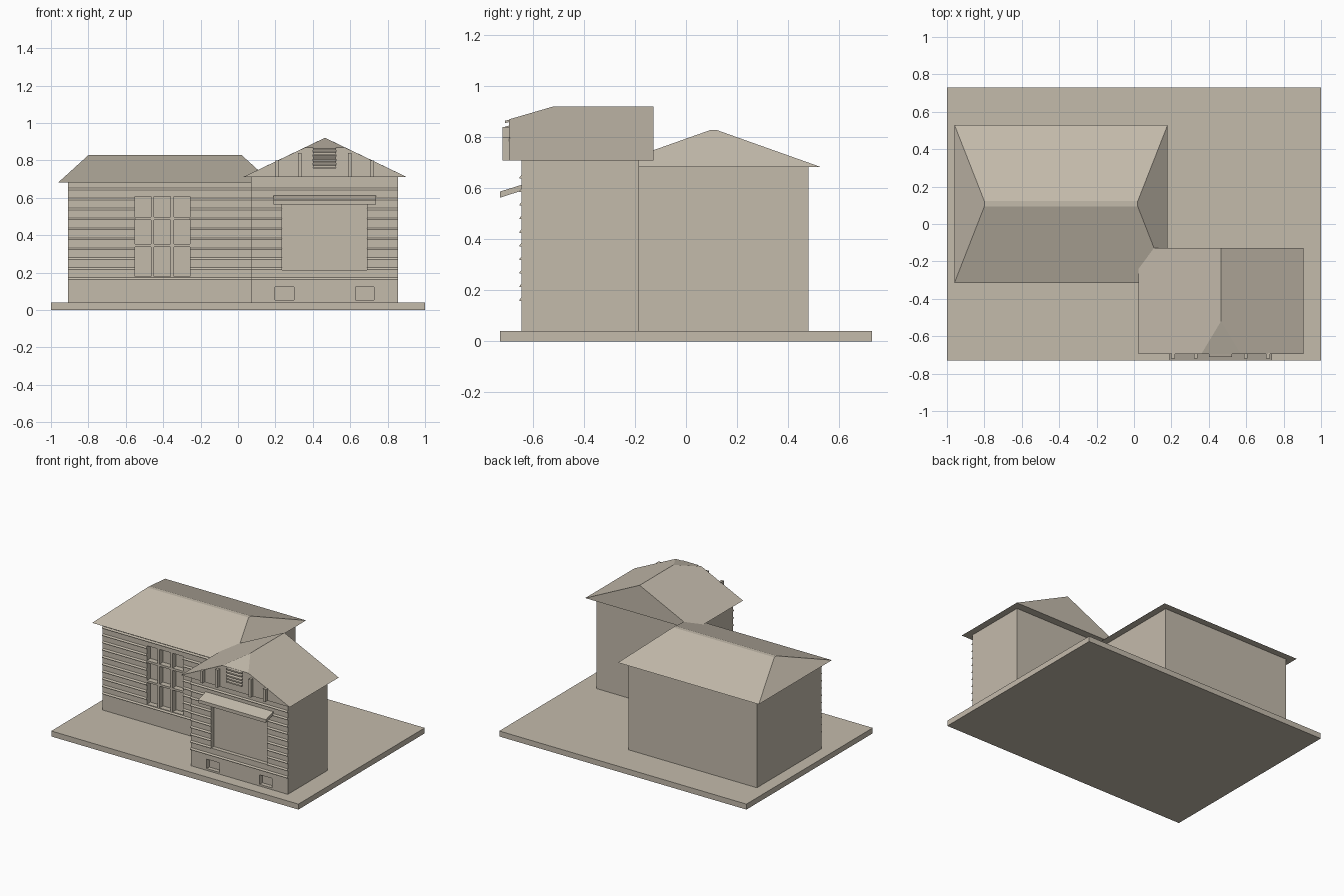
import bpy, bmesh
from itertools import product

if "Cube" in bpy.data.objects:
    bpy.data.objects.remove(bpy.data.objects["Cube"])

mat = bpy.data.materials.new("warm beige")
mat.diffuse_color = (0.55, 0.495, 0.41, 1)
mat.use_nodes = True
mat.node_tree.nodes["Principled BSDF"].inputs["Base Color"].default_value = mat.diffuse_color


def solids(name, groups):
    """One object made of convex solids, each given by its corner points."""
    bm = bmesh.new()
    for pts in groups:
        part = bmesh.new()
        for p in pts:
            part.verts.new(p)
        bmesh.ops.convex_hull(part, input=part.verts[:])
        bmesh.ops.dissolve_limit(part, angle_limit=0.01, verts=part.verts[:], edges=part.edges[:])
        bmesh.ops.recalc_face_normals(part, faces=part.faces[:])
        tmp = bpy.data.meshes.new("part")
        part.to_mesh(tmp)
        part.free()
        bm.from_mesh(tmp)
        bpy.data.meshes.remove(tmp)
    me = bpy.data.meshes.new(name)
    bm.to_mesh(me)
    bm.free()
    me.materials.append(mat)
    ob = bpy.data.objects.new(name, me)
    bpy.context.collection.objects.link(ob)
    return ob


def box(x0, x1, y0, y1, z0, z1):
    return list(product((x0, x1), (y0, y1), (z0, z1)))


def extrude_x(x0, x1, profile):
    return [(x, y, z) for x in (x0, x1) for y, z in profile]


def carve(ob, boxes):
    """Cut recesses into a wall and discard the cutter."""
    cutter = solids("cutter", boxes)
    cutter.hide_render = True
    mod = ob.modifiers.new("recess", 'BOOLEAN')
    mod.operation, mod.solver, mod.object = 'DIFFERENCE', 'EXACT', cutter
    dg = bpy.context.evaluated_depsgraph_get()
    me = bpy.data.meshes.new_from_object(ob.evaluated_get(dg))
    ob.modifiers.clear()
    ob.data = me
    bpy.data.objects.remove(cutter)


# Ground slab
solids("base_slab", [box(-1, 1, -0.73, 0.73, 0, 0.04)])

# Main house walls with a nine-pane window
MAIN_Y, FRONT_Y = -0.265, -0.645
main = solids("main_walls", [box(-0.91, 0.13, MAIN_Y, 0.48, 0.035, 0.69)])
columns = [(-0.552, -0.465), (-0.45, -0.36), (-0.343, -0.256)]
rows = [(0.178, 0.337), (0.352, 0.482), (0.498, 0.606)]
carve(main, [box(*c, MAIN_Y - 0.05, MAIN_Y + 0.04, *r) for c in columns for r in rows])

# Front wing walls with a large window and two low vents
wing = solids("wing_walls", [box(0.07, 0.855, FRONT_Y, -0.185, 0.035, 0.715)])
openings = [(0.235, 0.69, 0.213, 0.566), (0.198, 0.3, 0.053, 0.122), (0.627, 0.727, 0.053, 0.122)]
carve(wing, [box(a, b, FRONT_Y - 0.05, FRONT_Y + 0.03, c, d) for a, b, c, d in openings])


# Siding strips, interrupted at the windows
def siding(name, x0, x1, y, window):
    wx0, wx1, wz0, wz1 = window
    strips = []
    for i in range(10):
        z = 0.159 + i * 0.0533
        spans = [(x0, wx0), (wx1, x1)] if wz0 - 0.01 < z < wz1 else [(x0, x1)]
        profile = [(y + 0.004, z), (y - 0.008, z), (y - 0.008, z + 0.004), (y, z + 0.014), (y + 0.004, z + 0.014)]
        strips += [extrude_x(a, b, profile) for a, b in spans]
    solids(name, strips)


siding("main_siding", -0.91, 0.07, MAIN_Y, (-0.552, -0.256, 0.178, 0.606))
siding("wing_siding", 0.07, 0.855, FRONT_Y, (0.235, 0.69, 0.213, 0.566))

# Hipped main roof with a narrow flat ridge
solids("main_roof", [
    [(x, y, 0.683) for x in (-0.96, 0.18) for y in (-0.315, 0.53)]
    + [(x, y, 0.828) for x in (-0.8, 0.02) for y in (0.094, 0.122)]])

# Wing roof: gable with its front peak clipped
roof = solids("wing_roof", [
    [(x, y, 0.71) for x in (0.025, 0.905) for y in (-0.695, -0.128)]
    + [(0.465, -0.128, 0.921), (0.465, -0.52, 0.921), (0.36, -0.695, 0.87), (0.57, -0.695, 0.87)]])
carve(roof, [box(0.402, 0.525, -0.74, -0.675, 0.76, 0.866)])

# Louvre slats in the gable vent
solids("gable_louvres", [
    extrude_x(0.402, 0.525, [(-0.67, z + 0.012), (-0.67, z + 0.02), (-0.71, z), (-0.71, z + 0.01)])
    for z in (0.763, 0.785, 0.807, 0.832, 0.855)])

# Upright battens on the gable
solids("gable_battens", [
    box(x - 0.01, x + 0.01, -0.72, -0.69, 0.71, top)
    for x, top in ((0.208, 0.8), (0.33, 0.84), (0.598, 0.84), (0.716, 0.8))])

# Sloping awning over the wing window
solids("awning", [extrude_x(0.19, 0.737, [(-0.73, 0.563), (-0.73, 0.587), (-0.64, 0.592), (-0.64, 0.615)])])
